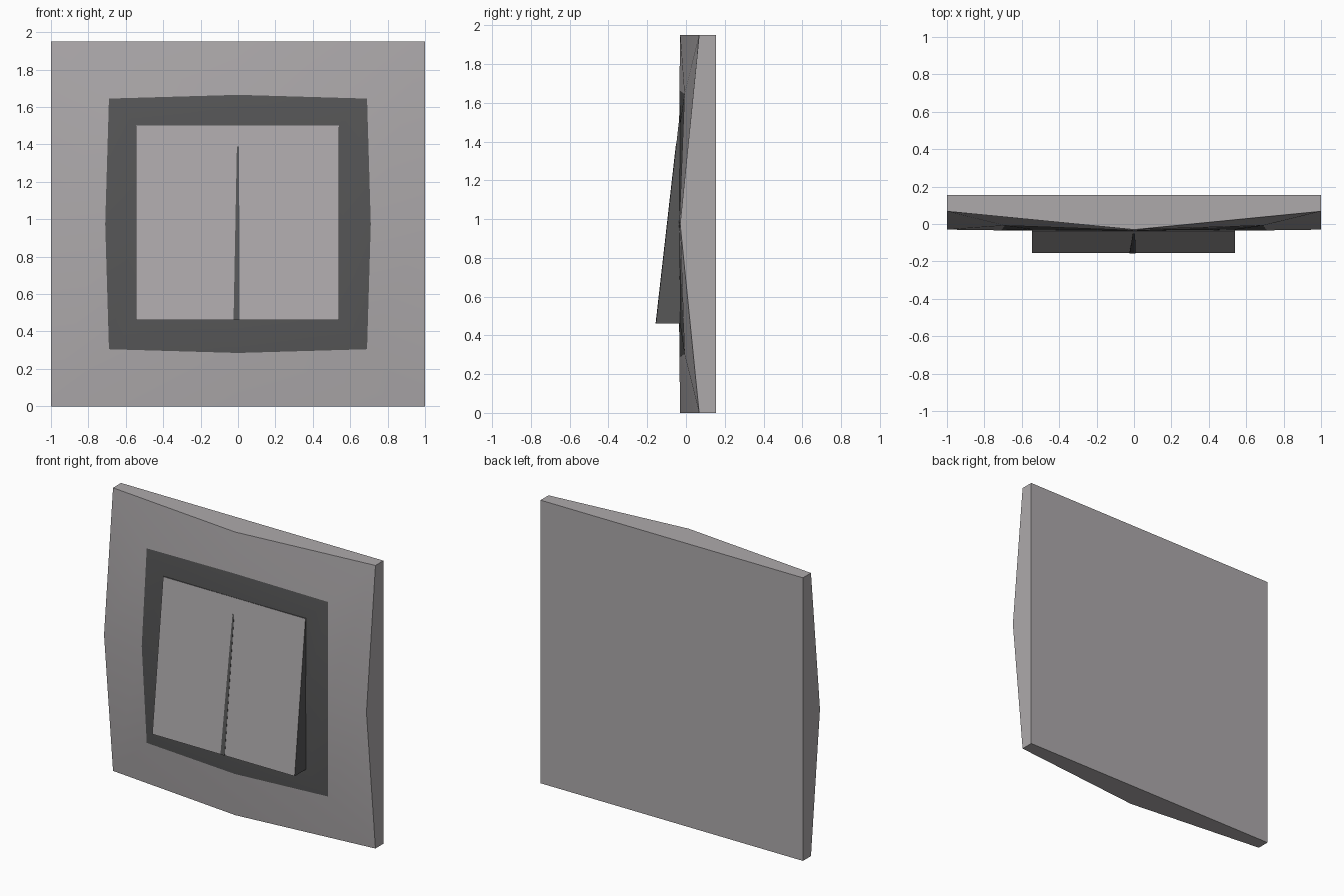
import bpy, bmesh

if "Cube" in bpy.data.objects:
    bpy.data.objects.remove(bpy.data.objects["Cube"])

def material(name, col):
    m = bpy.data.materials.new(name)
    m.diffuse_color = (*col, 1)
    m.use_nodes = True
    m.node_tree.nodes["Principled BSDF"].inputs["Base Color"].default_value = m.diffuse_color
    return m

light = material("light grey plastic", (0.42, 0.40, 0.41))
dark = material("dark grey recess", (0.095, 0.095, 0.097))
CZ = 0.975

def finish(name, bm):
    bmesh.ops.recalc_face_normals(bm, faces=bm.faces[:])
    me = bpy.data.meshes.new(name)
    bm.to_mesh(me)
    bm.free()
    ob = bpy.data.objects.new(name, me)
    bpy.context.collection.objects.link(ob)
    me.materials.append(light)
    me.materials.append(dark)
    return ob

# Wall plate: rings of eight points (edge middles and corners alternate)
bm = bmesh.new()

def ring(mid, corner, y_mid, y_corner):
    (a, b), (c, d) = mid, corner
    pts = [(a, 0), (c, d), (0, b), (-c, d), (-a, 0), (-c, -d), (0, -b), (c, -d)]
    return [bm.verts.new((x, y_corner if i % 2 else y_mid, CZ + z))
            for i, (x, z) in enumerate(pts)]

inner = ring((0.55, 0.53), (0.54, 0.52), -0.035, -0.03)
patch = ring((0.71, 0.69), (0.69, 0.67), -0.034, -0.008)
outer = ring((1.0, CZ), (1.0, CZ), -0.03, 0.068)
centre = bm.verts.new((0, -0.035, CZ))
for i in range(8):
    j = (i + 1) % 8
    bm.faces.new((centre, inner[i], inner[j])).material_index = 1
    bm.faces.new((inner[i], patch[i], patch[j], inner[j])).material_index = 1
    bm.faces.new((patch[i], outer[i], outer[j], patch[j]))
back = [bm.verts.new((x, 0.155, CZ + z))
        for x, z in ((1, CZ), (-1, CZ), (-1, -CZ), (1, -CZ))]
for k in range(4):
    o = [outer[(2 * k + n) % 8] for n in (1, 2, 3)]
    bm.faces.new((*o, back[(k + 1) % 4], back[k]))
bm.faces.new(back)
plate = finish("wall_plate", bm)
bpy.context.view_layer.objects.active = plate
plate.select_set(True)
bpy.ops.object.shade_smooth_by_angle(angle=0.5)

# Sloped switch: light front, dark sides
def slope(z):
    return -0.155 + (z - 0.46) / 1.04 * 0.118

def sloped_block(name, low, high, z0, z1, lift, depth):
    bm = bmesh.new()
    rows = [(low[0], z0), (low[1], z0), (high[1], z1), (high[0], z1)]
    f = [bm.verts.new((x, slope(z) - lift, z)) for x, z in rows]
    b = [bm.verts.new((x, depth(z), z)) for x, z in rows]
    bm.faces.new(f)
    for i in range(4):
        j = (i + 1) % 4
        bm.faces.new((f[i], f[j], b[j], b[i])).material_index = 1
    bm.faces.new(b).material_index = 1
    return finish(name, bm)

sloped_block("rocker_switch", (-0.545, 0.54), (-0.545, 0.54), 0.46, 1.5, 0,
             lambda z: -0.025)

# Dark dividing line between the two rockers
line = sloped_block("dividing_line", (-0.024, 0.008), (-0.006, 0.006), 0.46, 1.39,
                    0.002, lambda z: slope(z) + 0.002)
for p in line.data.polygons:
    p.material_index = 1
